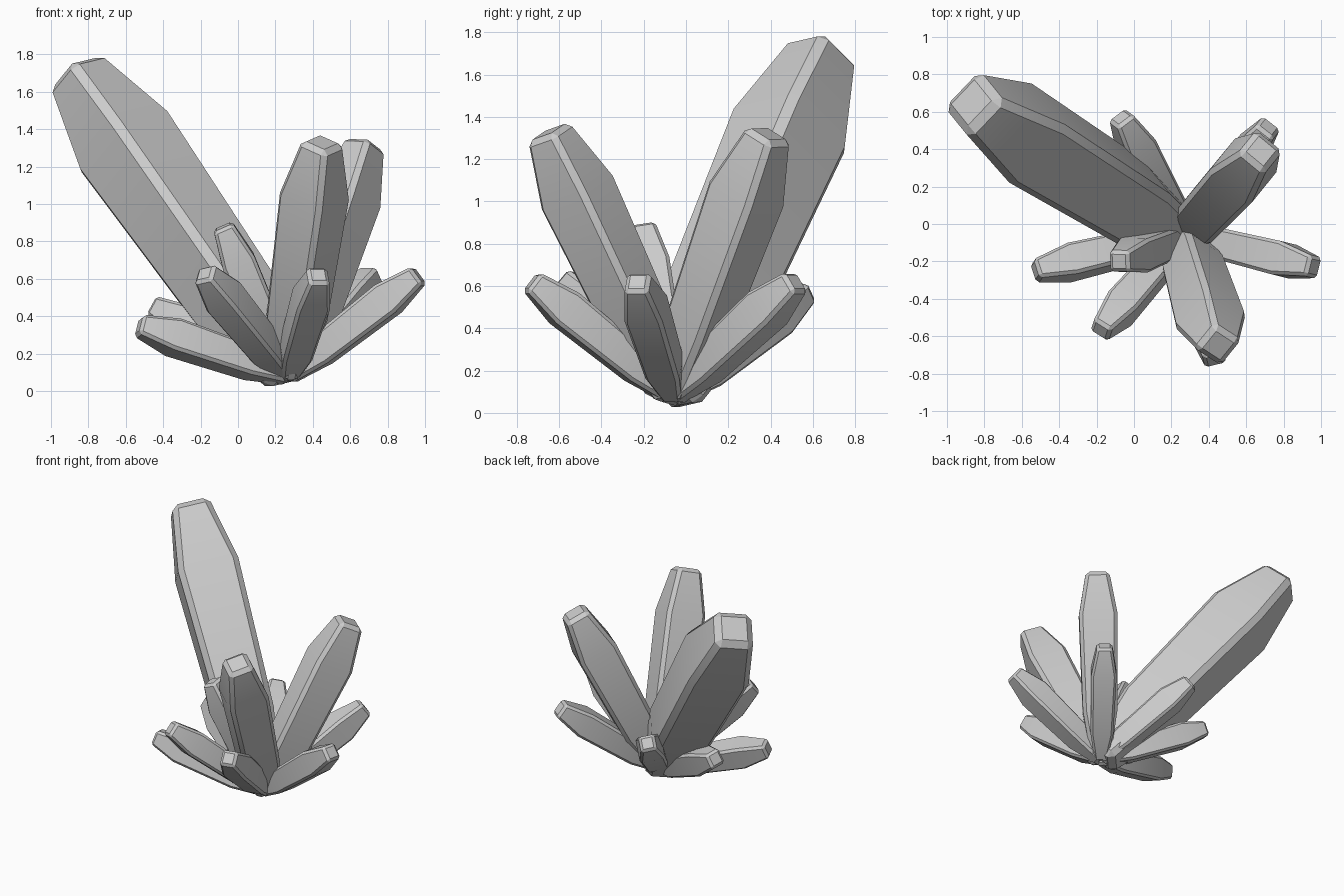
import bpy, bmesh
from math import radians, cos, sin
from mathutils import Vector

if "Cube" in bpy.data.objects:
    bpy.data.objects.remove(bpy.data.objects["Cube"])

ROOT = Vector((0.27, -0.06, 0.08))          # common point all crystals grow from
# (position along the length, corner radius) of the square section
PROFILE = [(0.0, 0.072), (0.25, 0.130), (0.77, 0.146), (1.0, 0.088)]


def crystal(name, tip, roll):
    """Tapered square prism from the root to the tip, with chamfered edges."""
    axis = Vector(tip) - ROOT
    length = axis.length
    a = axis.normalized()
    side = Vector((0, 0, 1)).cross(a).normalized()
    up = a.cross(side)

    bm = bmesh.new()
    rings = []
    for t, r in PROFILE:
        ring = []
        for k in range(4):
            ang = radians(roll + 90 * k)
            ring.append(bm.verts.new(ROOT + axis * t
                        + (up * cos(ang) + side * sin(ang)) * r * length))
        rings.append(ring)
    for lo, hi in zip(rings, rings[1:]):
        for k in range(4):
            j = (k + 1) % 4
            bm.faces.new((lo[k], lo[j], hi[j], hi[k]))
    bm.faces.new(rings[0])
    bm.faces.new(rings[-1])
    bmesh.ops.recalc_face_normals(bm, faces=bm.faces)

    # chamfer the ridges and the end rims, leave the shallow shoulders alone
    sharp = [e for e in bm.edges if e.calc_face_angle() > radians(35)]
    bmesh.ops.bevel(bm, geom=sharp, offset=0.019 * length, segments=1,
                    affect='EDGES', profile=0.5)

    mesh = bpy.data.meshes.new(name)
    bm.to_mesh(mesh)
    bm.free()
    ob = bpy.data.objects.new(name, mesh)
    bpy.context.collection.objects.link(ob)
    bpy.ops.object.select_all(action='DESELECT')
    ob.select_set(True)
    bpy.context.view_layer.objects.active = ob
    bpy.ops.object.shade_smooth_by_angle(angle=radians(25))


# large crystals
crystal("main_crystal", (-0.87, 0.65, 1.71), -30)
crystal("tall_front_crystal", (0.45, -0.65, 1.33), 8)
crystal("tall_back_crystal", (0.68, 0.39, 1.32), 42)

# small crystals around the base
SMALL = [
    ((-0.08, -0.20, 0.88), -24),
    ((-0.07, 0.57, 0.58), 30),
    ((0.72, 0.52, 0.62), 45),
    ((0.965, -0.23, 0.62), 45),
    ((0.43, -0.73, 0.62), 45),
    ((-0.18, -0.57, 0.63), 30),
    ((-0.53, -0.25, 0.35), 30),
    ((-0.45, 0.28, 0.45), 30),
]
for i, (tip, roll) in enumerate(SMALL, 1):
    crystal(f"small_crystal_{i}", tip, roll)
